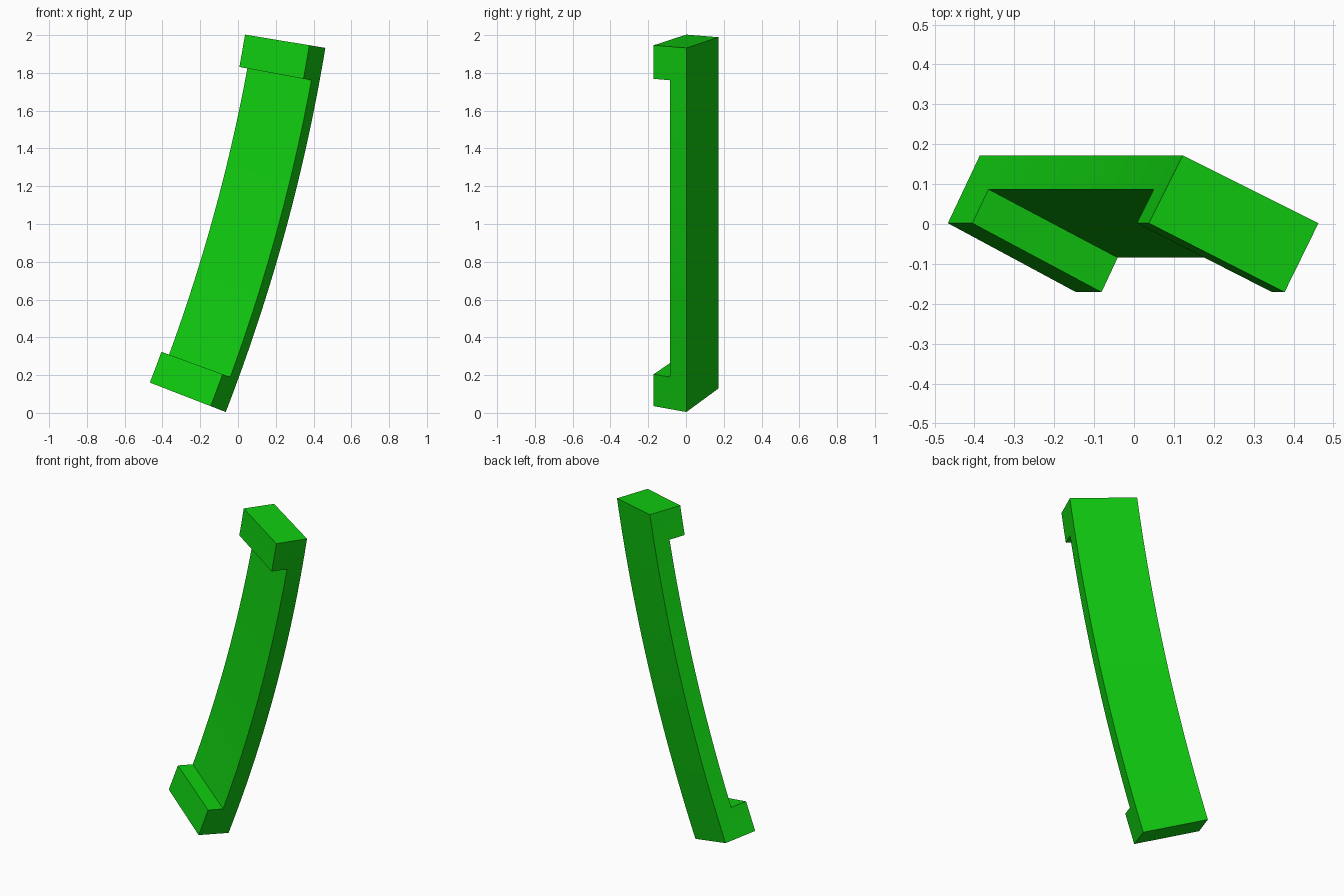
import bpy, bmesh, math

cube = bpy.data.objects.get("Cube")
if cube:
    bpy.data.objects.remove(cube, do_unlink=True)

# Arc that the bar follows, in the xz plane
CX, CZ, R = -9.128, 3.52, 9.29
A0, A1 = math.radians(-21.2), math.radians(-9.4)
SEGS, END = 33, 3          # segments in all, segments in each end block

# Cross-section as (radial offset, y): a slanted rectangle
LEFT, BACK, RIGHT, FRONT = (0, 0.002), (0.086, 0.172), (0.431, 0.002), (0.345, -0.171)
mid = lambda a, b: ((a[0] + b[0]) / 2, (a[1] + b[1]) / 2)
SECTION = [LEFT, mid(LEFT, BACK), BACK, RIGHT, mid(RIGHT, FRONT), FRONT]
FULL, THIN, STEP = [0, 1, 2, 3, 4, 5], [1, 2, 3, 4], [0, 1, 4, 5]

bm = bmesh.new()


def ring(i):
    a = A0 + (A1 - A0) * i / SEGS
    return [bm.verts.new((CX + (R + u) * math.cos(a), y, CZ + (R + u) * math.sin(a)))
            for u, y in SECTION]


rings = [ring(i) for i in range(SEGS + 1)]

# Side walls: full section in the end blocks, half thickness between them
for i in range(SEGS):
    loop = FULL if i < END or i >= SEGS - END else THIN
    for a, b in zip(loop, loop[1:] + loop[:1]):
        bm.faces.new((rings[i][a], rings[i][b], rings[i + 1][b], rings[i + 1][a]))

# End caps and the steps down to the thin part
for i, loop in ((0, FULL), (SEGS, FULL), (END, STEP), (SEGS - END, STEP)):
    bm.faces.new([rings[i][k] for k in loop])

# Drop the unused front corners of the thin part
bmesh.ops.delete(bm, geom=[v for v in bm.verts if not v.link_faces], context='VERTS')
bmesh.ops.recalc_face_normals(bm, faces=bm.faces)

mesh = bpy.data.meshes.new("curved_handle_bar")
bm.to_mesh(mesh)
bm.free()
bar = bpy.data.objects.new("curved_handle_bar", mesh)
bpy.context.collection.objects.link(bar)

# Green material
green = bpy.data.materials.new("bright_green")
green.use_nodes = True
color = (0.005, 0.6, 0.005, 1)
green.diffuse_color = color
green.node_tree.nodes["Principled BSDF"].inputs["Base Color"].default_value = color
mesh.materials.append(green)

# Smooth along the curve, sharp at the corners
bpy.ops.object.select_all(action='DESELECT')
bar.select_set(True)
bpy.context.view_layer.objects.active = bar
bpy.ops.object.shade_smooth_by_angle(angle=math.radians(30))
